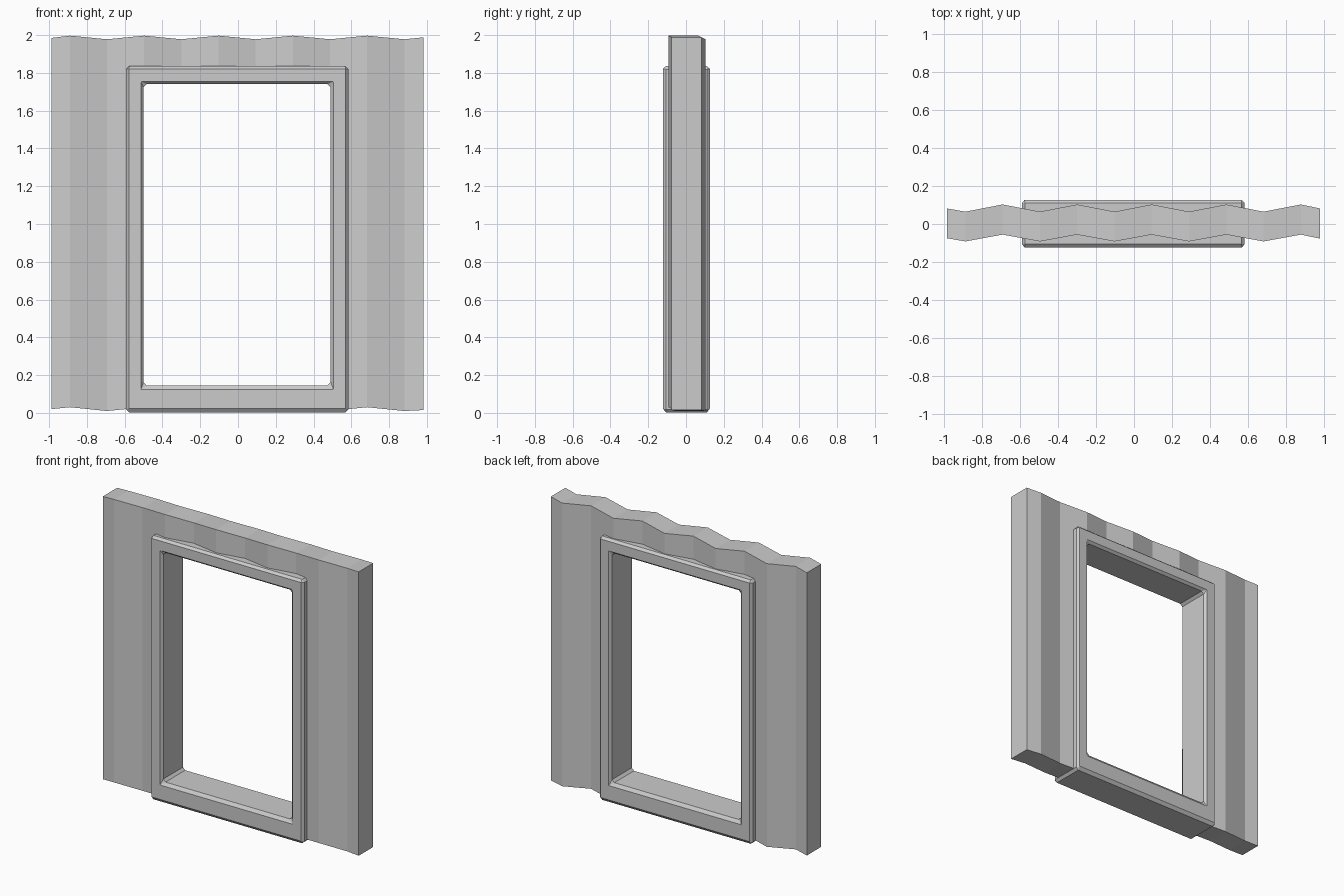
import bpy, bmesh

if "Cube" in bpy.data.objects:
    bpy.data.objects.remove(bpy.data.objects["Cube"])


def make_object(name, bm):
    bmesh.ops.recalc_face_normals(bm, faces=bm.faces)
    mesh = bpy.data.meshes.new(name)
    bm.to_mesh(mesh)
    bm.free()
    obj = bpy.data.objects.new(name, mesh)
    bpy.context.collection.objects.link(obj)
    return obj


# Corrugated wall: one slab section per fold (x, front y, back y, bottom z, top z)
sections = [(-0.987, -0.075, 0.082, 0.02, 1.985)]
for i in range(10):
    x = -0.89 + i * 0.1967
    if i % 2 == 0:
        sections.append((x, -0.092, 0.065, 0.03, 1.997))
    else:
        sections.append((x, -0.056, 0.103, 0.01, 1.978))
sections.append((0.982, -0.077, 0.082, 0.015, 1.988))

bm = bmesh.new()
rings = [[bm.verts.new(p) for p in ((x, f, b), (x, k, b), (x, k, t), (x, f, t))]
         for x, f, k, b, t in sections]
for a, c in zip(rings, rings[1:]):
    for j in range(4):
        bm.faces.new((a[j], c[j], c[(j + 1) % 4], a[(j + 1) % 4]))
bm.faces.new(rings[0])
bm.faces.new(rings[-1])
wall = make_object("corrugated_wall", bm)

# Opening cutter, its cut edges hidden inside the frame
bm = bmesh.new()
bmesh.ops.create_cube(bm, size=1)
for v in bm.verts:
    v.co = (-0.005 + v.co.x * 1.09, v.co.y, 0.945 + v.co.z * 1.69)
cutter = make_object("opening_cutter", bm)
cutter.hide_render = True
cut = wall.modifiers.new("opening", 'BOOLEAN')
cut.operation = 'DIFFERENCE'
cut.solver = 'EXACT'
cut.object = cutter
bpy.context.view_layer.objects.active = wall
bpy.ops.object.modifier_apply(modifier=cut.name)
bpy.data.objects.remove(cutter)


# Window frame: rectangular ring through the wall, chamfered on every edge
def rect(x0, x1, z0, z1, y):
    return [(x0, y, z0), (x1, y, z0), (x1, y, z1), (x0, y, z1)]


bm = bmesh.new()
outer, inner = (-0.592, 0.584, 0.002, 1.836), (-0.5, 0.491, 0.146, 1.74)
loops = [[bm.verts.new(p) for p in rect(*size, y)]
         for size, y in ((outer, -0.123), (outer, 0.127), (inner, 0.127), (inner, -0.123))]
for k in range(4):
    a, c = loops[k], loops[(k + 1) % 4]
    for j in range(4):
        bm.faces.new((a[j], a[(j + 1) % 4], c[(j + 1) % 4], c[j]))
frame = make_object("window_frame", bm)
bevel = frame.modifiers.new("chamfer", 'BEVEL')
bevel.width = 0.017
bevel.segments = 1
bevel.limit_method = 'ANGLE'
